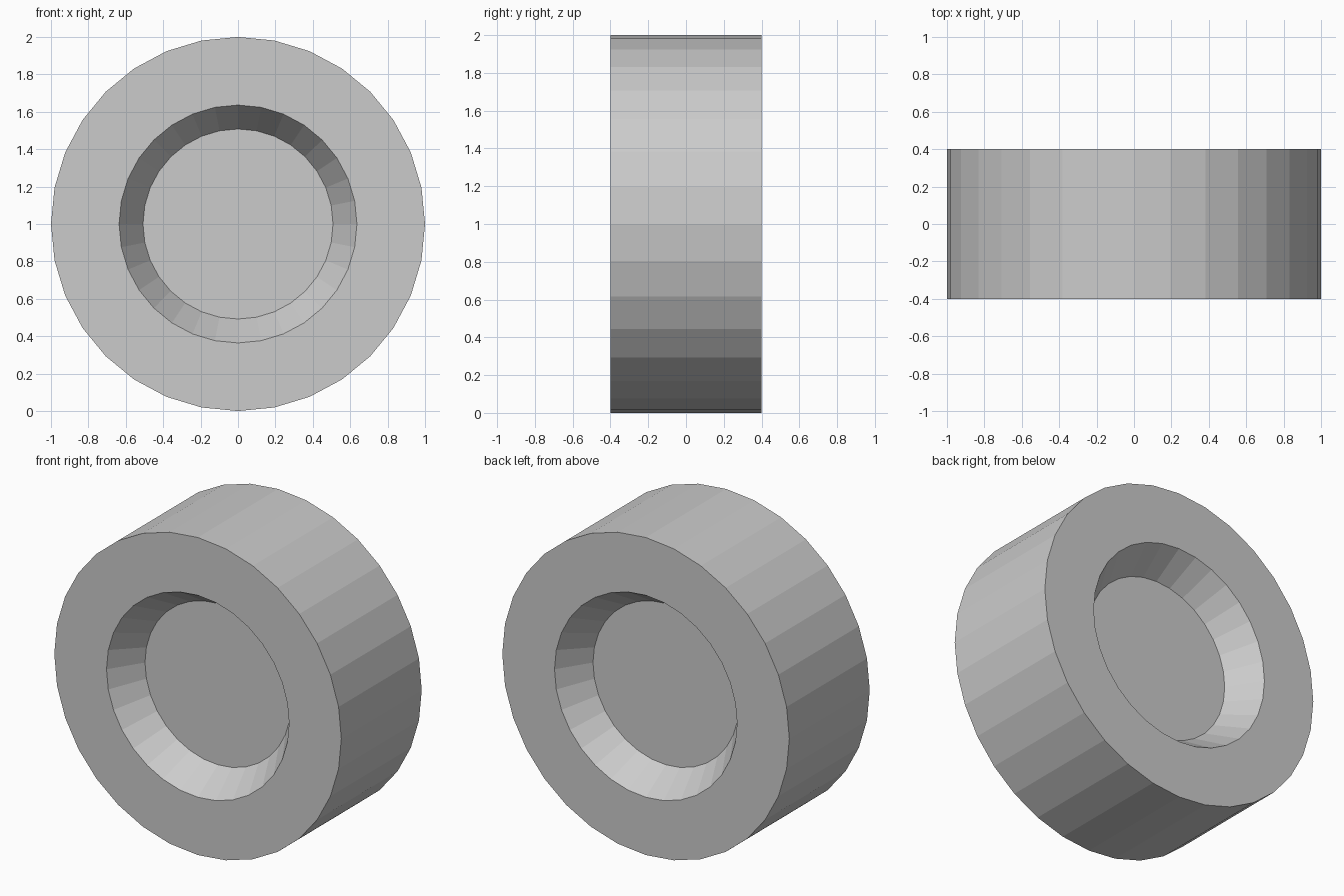
import bpy, bmesh
from math import sin, cos, pi

if "Cube" in bpy.data.objects:
    bpy.data.objects.remove(bpy.data.objects["Cube"])

SIDES = 32
# (radius, y) profile from the front recess floor round to the back recess floor
half = [(0.508, -0.2), (0.636, -0.4), (1.0, -0.4)]
profile = half + [(r, -y) for r, y in reversed(half)]

bm = bmesh.new()
rings = [[bm.verts.new((r * sin(2 * pi * i / SIDES), y, 1 + r * cos(2 * pi * i / SIDES)))
          for i in range(SIDES)] for r, y in profile]

# Recess walls, side faces and tread
for a, b in zip(rings, rings[1:]):
    for i in range(SIDES):
        j = (i + 1) % SIDES
        bm.faces.new((a[i], a[j], b[j], b[i]))

# Recess floors
bm.faces.new(rings[0])
bm.faces.new(rings[-1])
bmesh.ops.recalc_face_normals(bm, faces=bm.faces)

mesh = bpy.data.meshes.new("wheel")
bm.to_mesh(mesh)
bm.free()
wheel = bpy.data.objects.new("wheel", mesh)
bpy.context.collection.objects.link(wheel)
